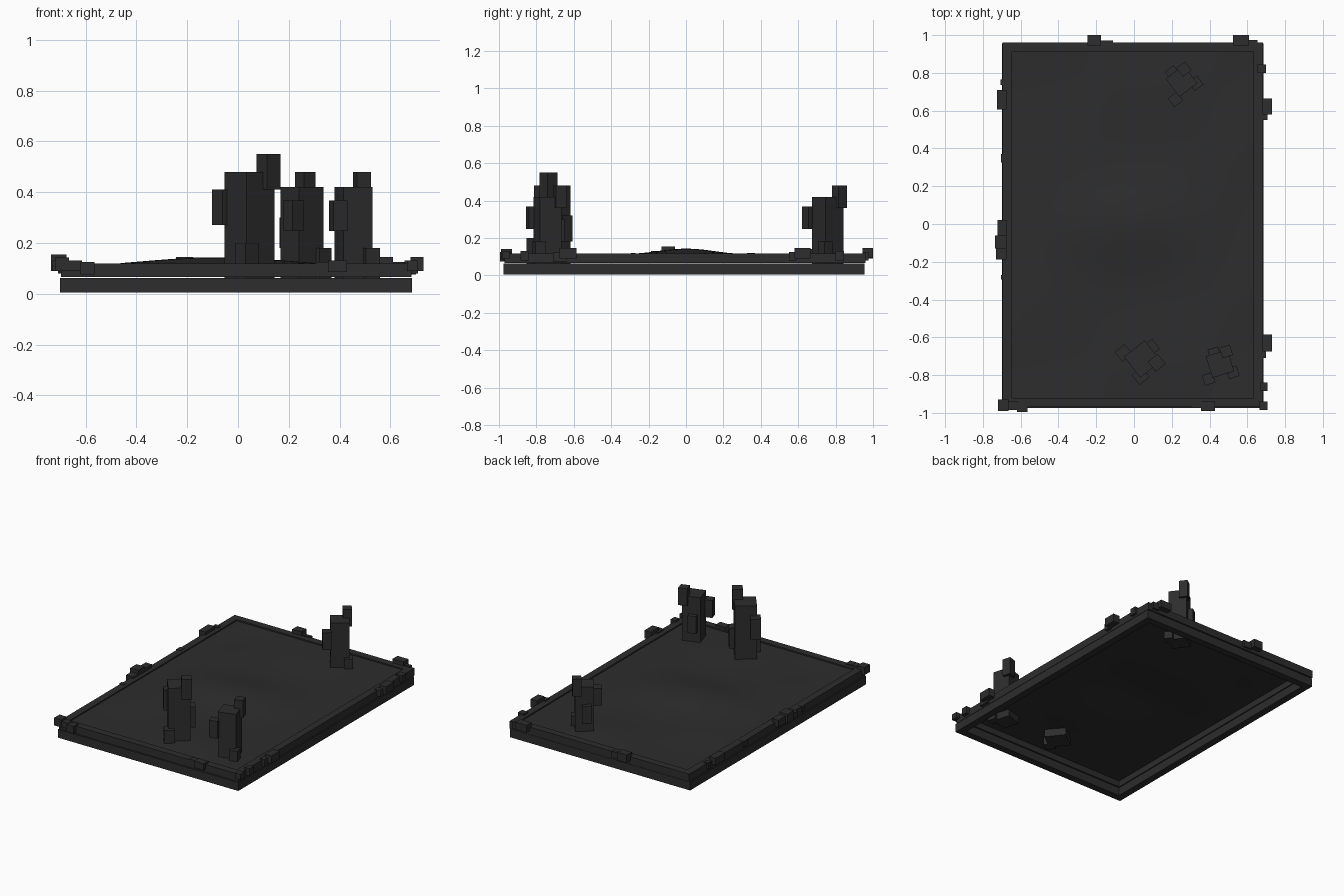
import bpy, bmesh, math
from mathutils import Matrix, Vector

stone = bpy.data.materials.new("charcoal_stone")
stone.diffuse_color = (0.026, 0.026, 0.026, 1)


def finish(name, bm):
    me = bpy.data.meshes.new(name)
    bm.to_mesh(me)
    bm.free()
    me.materials.append(stone)
    ob = bpy.data.objects.new(name, me)
    bpy.context.collection.objects.link(ob)
    return ob


def add_box(bm, x0, x1, y0, y1, z0, z1):
    m = Matrix.Translation(((x0 + x1) / 2, (y0 + y1) / 2, (z0 + z1) / 2)) @ \
        Matrix.Diagonal((x1 - x0, y1 - y0, z1 - z0, 1))
    bmesh.ops.create_cube(bm, size=1, matrix=m)


def add_turned(bm, x, y, s, z0, z1, ang):
    m = Matrix.Translation((x, y, (z0 + z1) / 2)) @ Matrix.Rotation(math.radians(ang), 4, 'Z') @ \
        Matrix.Diagonal((s, s, z1 - z0, 1))
    bmesh.ops.create_cube(bm, size=1, matrix=m)


# Two stacked hollow rims, each of four beams
def rim(name, x0, x1, y0, y1, w, z0, z1):
    bm = bmesh.new()
    add_box(bm, x0, x1, y0, y0 + w, z0, z1)
    add_box(bm, x0, x1, y1 - w, y1, z0, z1)
    add_box(bm, x0, x0 + w, y0 + w, y1 - w, z0, z1)
    add_box(bm, x1 - w, x1, y0 + w, y1 - w, z0, z1)
    finish(name, bm)


rim("lower_rim", -0.70, 0.685, -0.975, 0.955, 0.05, 0.004, 0.062)
rim("upper_rim", -0.697, 0.683, -0.97, 0.96, 0.05, 0.066, 0.118)

# Gently rolling ground sheet
bm = bmesh.new()
bmesh.ops.create_grid(bm, x_segments=24, y_segments=32, size=1,
                      matrix=Matrix.Translation((-0.007, -0.005, 0)) @ Matrix.Diagonal((0.65, 0.925, 1, 1)))
for v in bm.verts:
    x, y = v.co.x, v.co.y
    edge = max(0, min(1, (0.66 - abs(x)) / 0.2)) * max(0, min(1, (0.93 - abs(y)) / 0.2))
    hump = 0.032 * math.exp(-(y / 0.22) ** 2) * math.exp(-((x + 0.15) / 0.4) ** 2)
    roll = 0.006 * math.sin(5 * x + 1) * math.cos(8 * y)
    v.co.z = 0.109 + edge * (hump + roll)
ground = finish("ground_sheet", bm)
for p in ground.data.polygons:
    p.use_smooth = True

# Pillars with four stuck-on blocks: top, upper side, lower side, foot
pillars = [
    (0.045, -0.715, 0.14, 38, 0.48,
     [(0.12, -0.735, 0.41), (-0.055, -0.683, 0.27), (0.09, -0.655, 0.18), (0.035, -0.805, 0.06)]),
    (0.455, -0.74, 0.12, 17, 0.42,
     [(0.488, -0.675, 0.36), (0.395, -0.82, 0.247), (0.425, -0.685, 0.18), (0.523, -0.785, 0.06)]),
    (0.252, 0.757, 0.12, 37, 0.42,
     [(0.265, 0.82, 0.36), (0.22, 0.66, 0.247), (0.203, 0.80, 0.18), (0.327, 0.745, 0.06)]),
]
for i, (x, y, s, ang, top, blocks) in enumerate(pillars):
    bm = bmesh.new()
    add_turned(bm, x, y, s, 0.06, top, ang)
    for bx, by, bz in blocks:
        add_turned(bm, bx, by, s * 0.48, bz, bz + s, ang)
    finish("pillar_%d" % (i + 1), bm)

# Rubble blocks along the four edges: x0, x1, y0, y1, z0, z1
edges = {
    "back_rubble": [(-0.245, -0.175, 0.945, 1.0, 0.09, 0.145), (-0.175, -0.11, 0.95, 0.972, 0.08, 0.125),
                    (0.525, 0.61, 0.945, 1.0, 0.095, 0.145), (0.60, 0.655, 0.95, 0.975, 0.08, 0.125)],
    "right_rubble": [(0.655, 0.70, 0.80, 0.845, 0.08, 0.13), (0.68, 0.73, 0.58, 0.665, 0.09, 0.145),
                     (0.665, 0.708, 0.55, 0.59, 0.08, 0.125), (0.68, 0.73, -0.675, -0.585, 0.09, 0.145),
                     (0.665, 0.70, -0.71, -0.64, 0.075, 0.125), (0.67, 0.708, -0.885, -0.84, 0.08, 0.13),
                     (0.665, 0.708, -0.985, -0.94, 0.09, 0.13)],
    "front_rubble": [(-0.72, -0.665, -0.99, -0.93, 0.09, 0.142), (-0.67, -0.615, -0.985, -0.94, 0.09, 0.13),
                     (-0.62, -0.565, -0.995, -0.945, 0.075, 0.125), (0.305, 0.36, -0.975, -0.935, 0.08, 0.125),
                     (0.355, 0.43, -0.99, -0.94, 0.085, 0.13)],
    "left_rubble": [(-0.725, -0.675, 0.605, 0.71, 0.09, 0.14), (-0.708, -0.67, 0.735, 0.765, 0.08, 0.125),
                    (-0.703, -0.67, 0.325, 0.37, 0.08, 0.12), (-0.723, -0.675, -0.06, 0.02, 0.09, 0.14),
                    (-0.737, -0.675, -0.13, -0.06, 0.09, 0.155), (-0.73, -0.675, -0.187, -0.12, 0.09, 0.13),
                    (-0.705, -0.67, -0.295, -0.27, 0.08, 0.12)],
}
for name, items in edges.items():
    bm = bmesh.new()
    for b in items:
        add_box(bm, *b)
    finish(name, bm)
